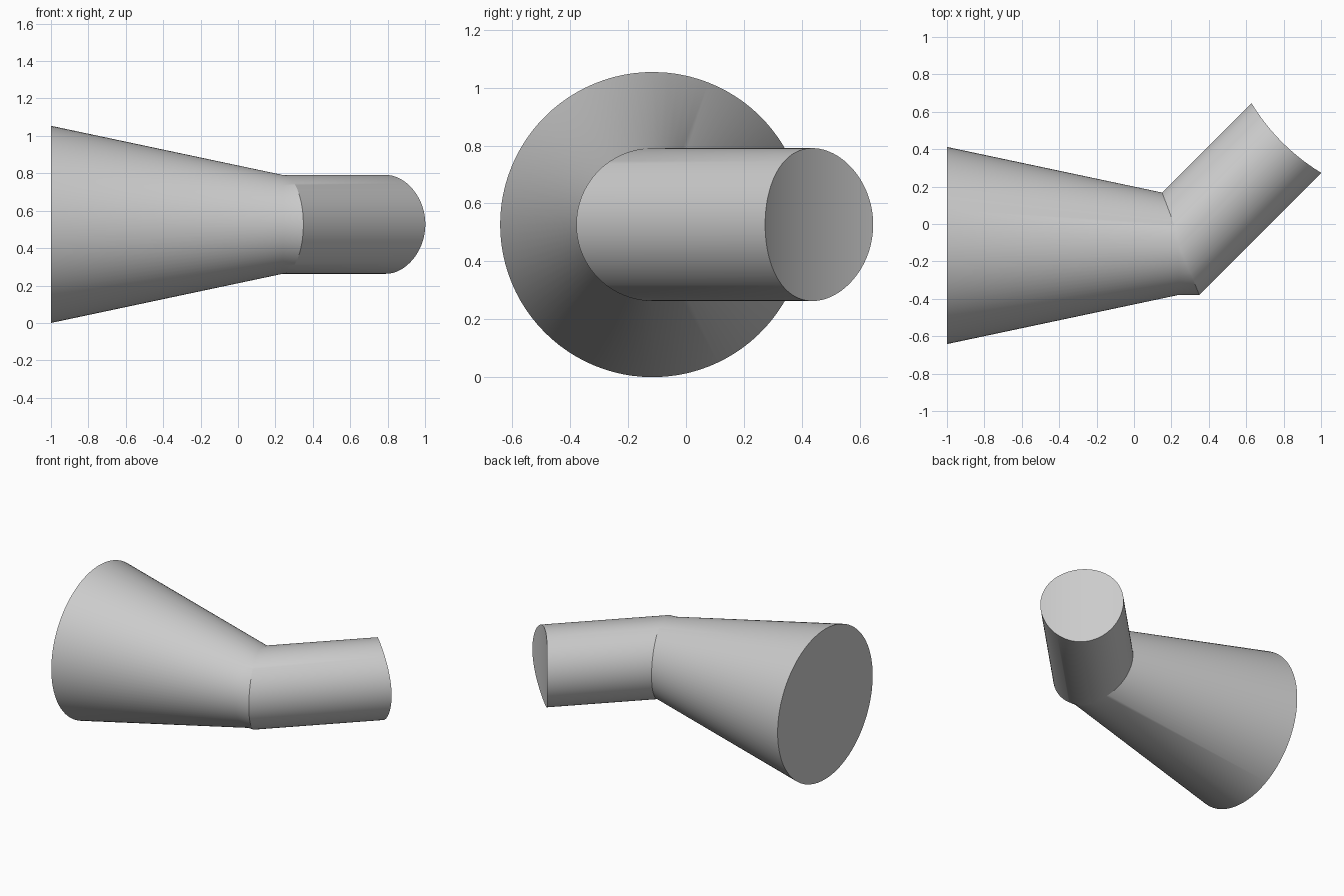
import bpy, bmesh, math
from mathutils import Vector

if "Cube" in bpy.data.objects:
    bpy.data.objects.remove(bpy.data.objects["Cube"], do_unlink=True)

SIDES = 96
WIDE, PIPE = 0.527, 0.264           # radii of the broad end and the branch
BEND = Vector((0.24, -0.115, 0.527))  # where the two axes meet
BASE_X = -1.0
LENGTH = 0.813                      # branch length along its axis
SADDLE = 1.1                        # radius of the hollow in the branch end
ALONG = Vector((1, 1, 0)).normalized()
ACROSS = Vector((1, -1, 0)).normalized()
UP = Vector((0, 0, 1))
TAPER = (WIDE - PIPE) / (BEND.x - BASE_X)


def cone_radius(x):
    return PIPE + TAPER * max(0.0, BEND.x - x)


def outside(p):
    return math.hypot(p.y - BEND.y, p.z - BEND.z) > cone_radius(p.x)


def seam_point(start, lateral):
    """Mitre on the outer side, meeting line with the cone on the inner side."""
    low = -lateral * math.tan(math.pi / 8)
    if lateral < -1e-6:
        high = LENGTH
        for _ in range(40):
            mid = (low + high) / 2
            if outside(start + ALONG * mid):
                high = mid
            else:
                low = mid
    return start + ALONG * low


# Rings: broad end, end of taper, seam, hollowed branch end
bm = bmesh.new()
rings = [[], [], [], []]
for i in range(SIDES):
    a = 2 * math.pi * i / SIDES
    lateral = PIPE * math.cos(a)
    start = BEND + ACROSS * lateral + UP * (PIPE * math.sin(a))
    seam = seam_point(start, lateral)
    radial = Vector((0, seam.y - BEND.y, seam.z - BEND.z)).normalized()
    neck_x = min(seam.x, BEND.x)
    hollow = math.sqrt(SADDLE**2 - lateral**2) - math.sqrt(SADDLE**2 - PIPE**2)
    points = (
        Vector((BASE_X, BEND.y, BEND.z)) + radial * WIDE,
        Vector((neck_x, BEND.y, BEND.z)) + radial * cone_radius(neck_x),
        seam,
        start + ALONG * (LENGTH - hollow),
    )
    for ring, p in zip(rings, points):
        ring.append(bm.verts.new(p))

# Walls
for r0, r1 in zip(rings, rings[1:]):
    for i in range(SIDES):
        j = (i + 1) % SIDES
        bm.faces.new((r0[i], r0[j], r1[j], r1[i]))

# Flat broad end, and upright strips across the hollowed end
bm.faces.new(rings[0])
end = rings[3]
for i in range(SIDES // 2):
    strip = [end[i], end[i + 1], end[SIDES - i - 1], end[(SIDES - i) % SIDES]]
    bm.faces.new(list(dict.fromkeys(strip)))

bmesh.ops.remove_doubles(bm, verts=bm.verts, dist=0.0002)
bmesh.ops.recalc_face_normals(bm, faces=bm.faces)
mesh = bpy.data.meshes.new("angled_reducer")
bm.to_mesh(mesh)
bm.free()

# Plain grey
grey = bpy.data.materials.new("light grey")
grey.use_nodes = True
colour = (0.6, 0.6, 0.6, 1)
grey.diffuse_color = colour
grey.node_tree.nodes["Principled BSDF"].inputs["Base Color"].default_value = colour
mesh.materials.append(grey)

pipe = bpy.data.objects.new("angled_reducer", mesh)
bpy.context.collection.objects.link(pipe)
bpy.ops.object.select_all(action="DESELECT")
pipe.select_set(True)
bpy.context.view_layer.objects.active = pipe
bpy.ops.object.shade_smooth_by_angle(angle=math.radians(25))
